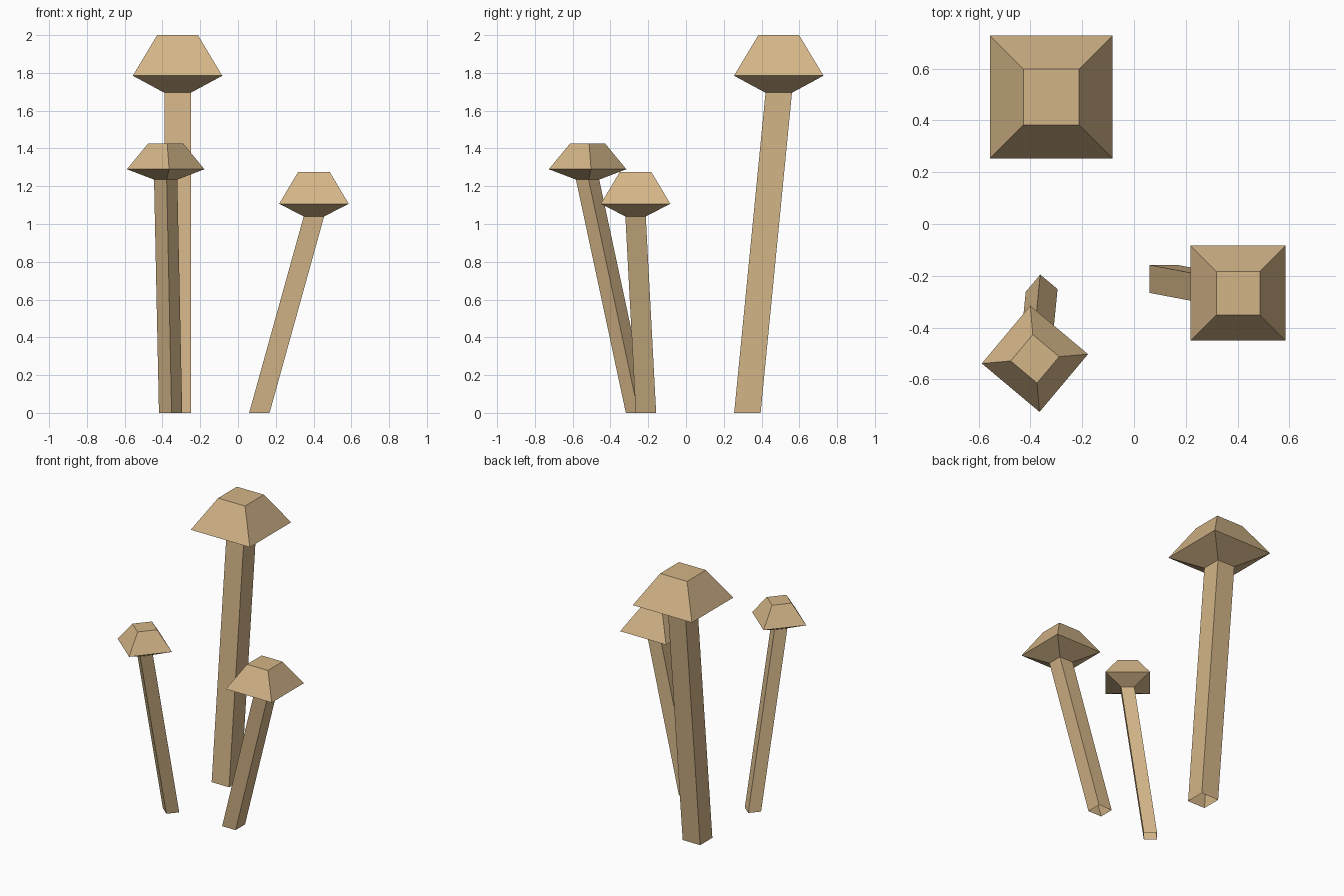
import bpy
from math import sin, cos, radians, sqrt
from mathutils import Vector

if "Cube" in bpy.data.objects:
    bpy.data.objects.remove(bpy.data.objects["Cube"], do_unlink=True)

tan = bpy.data.materials.new("mushroom_tan")
tan.use_nodes = True
colour = (0.65, 0.46, 0.245, 1)
tan.diffuse_color = colour
tan.node_tree.nodes["Principled BSDF"].inputs["Base Color"].default_value = colour


def square(centre, z, half, turn):
    """Corners of a level square, counter-clockwise from above."""
    r = half * sqrt(2)
    return [Vector((centre[0] + r * cos(radians(turn + 90 * i)),
                    centre[1] + r * sin(radians(turn + 90 * i)), z)) for i in range(4)]


def loft(name, rings, close_top=False):
    """Skin a stack of squares with flat quads."""
    verts = [v for ring in rings for v in ring]
    faces = []
    for k in range(len(rings) - 1):
        a = 4 * k
        for i in range(4):
            j = (i + 1) % 4
            faces.append((a + i, a + j, a + 4 + j, a + 4 + i))
    if close_top:
        faces.append(tuple(range(len(verts) - 4, len(verts))))
    mesh = bpy.data.meshes.new(name)
    mesh.from_pydata(verts, [], faces)
    mesh.materials.append(tan)
    bpy.context.collection.objects.link(bpy.data.objects.new(name, mesh))


def mushroom(name, foot, head, turn, halves, heights):
    """Leaning stem, open at the foot, under a level bevelled cap."""
    stem_half, rim_half, top_half = halves
    neck_z, rim_z, top_z = heights
    neck = square(head, neck_z, stem_half, turn)
    loft(name + "_stem", [square(foot, 0, stem_half, turn), neck])
    loft(name + "_cap", [neck, square(head, rim_z, rim_half, turn),
                         square(head, top_z, top_half, turn)], close_top=True)


mushroom("tall_mushroom", (-0.32, 0.325), (-0.32, 0.491), 45,
         (0.07, 0.237, 0.108), (1.695, 1.785, 2.0))
mushroom("left_mushroom", (0.113, -0.212), (0.402, -0.267), 45,
         (0.054, 0.184, 0.084), (1.04, 1.107, 1.275))
mushroom("right_mushroom", (-0.357, -0.257), (-0.383, -0.521), 5,
         (0.0437, 0.1457, 0.0665), (1.235, 1.29, 1.425))
